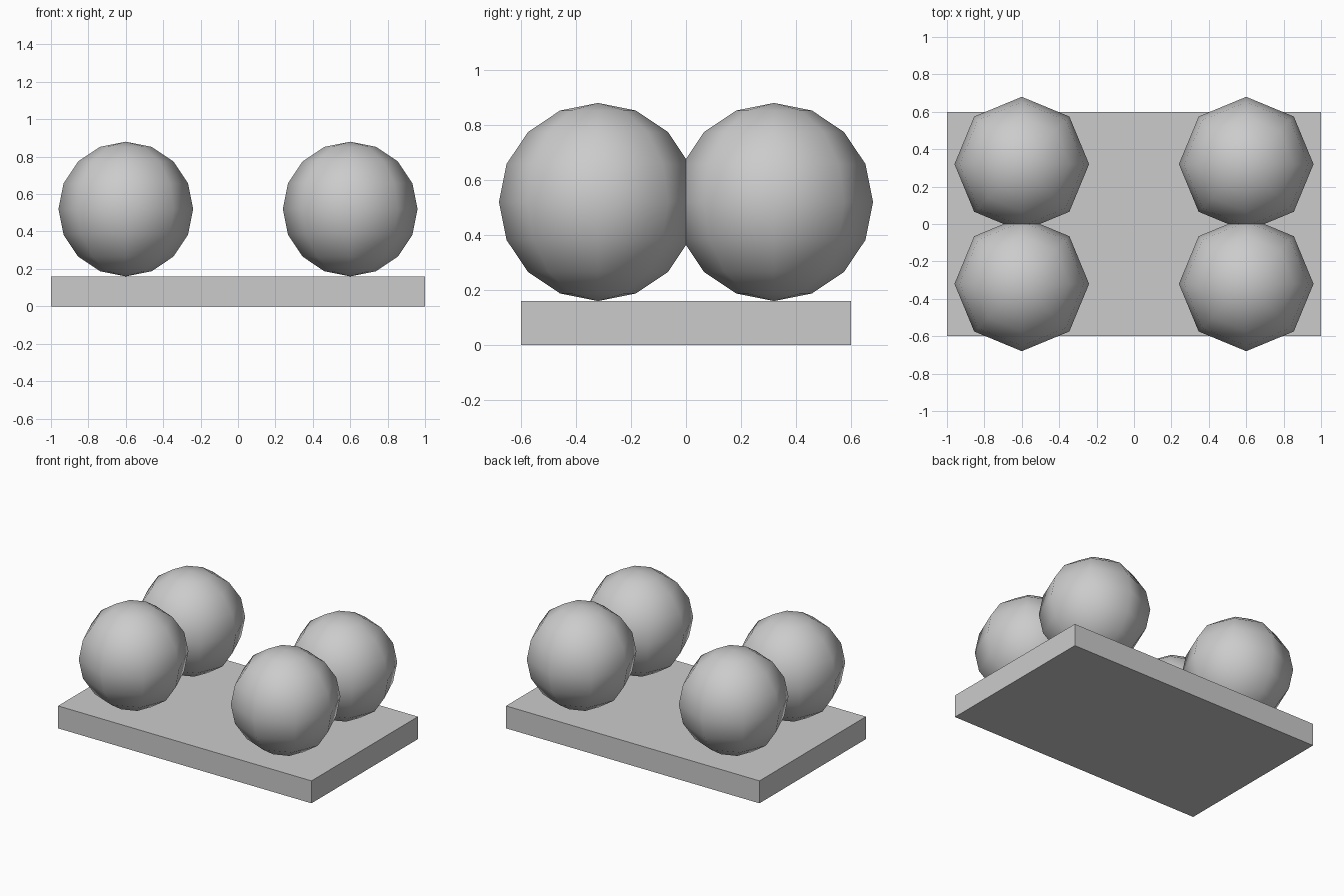
import bpy

# Remove the default cube
cube = bpy.data.objects.get("Cube")
if cube:
    bpy.data.objects.remove(cube, do_unlink=True)

# Single grey material
GREY = (0.6, 0.6, 0.6, 1.0)
grey = bpy.data.materials.new("light_grey")
grey.use_nodes = True
grey.diffuse_color = GREY
grey.node_tree.nodes["Principled BSDF"].inputs["Base Color"].default_value = GREY

BASE_SIZE = (2.0, 1.2, 0.16)
RADIUS = 0.36


def finish(name):
    """Name the active object and give it the material."""
    obj = bpy.context.object
    obj.name = obj.data.name = name
    obj.data.materials.append(grey)
    return obj


# Flat base slab
bpy.ops.mesh.primitive_cube_add(size=1, location=(0, 0, BASE_SIZE[2] / 2))
base = finish("base_slab")
base.scale = BASE_SIZE
bpy.ops.object.transform_apply(location=False, rotation=False, scale=True)

# Four low-poly balls resting on the slab, each pair overlapping at the middle
for side, sx in (("left", 1), ("right", -1)):
    for end, sy in (("front", -1), ("back", 1)):
        bpy.ops.mesh.primitive_uv_sphere_add(
            segments=8, ring_count=8, radius=RADIUS,
            location=(0.6 * sx, 0.32 * sy, BASE_SIZE[2] + RADIUS))
        finish(f"{end}_{side}_ball")
        bpy.ops.object.shade_smooth()
